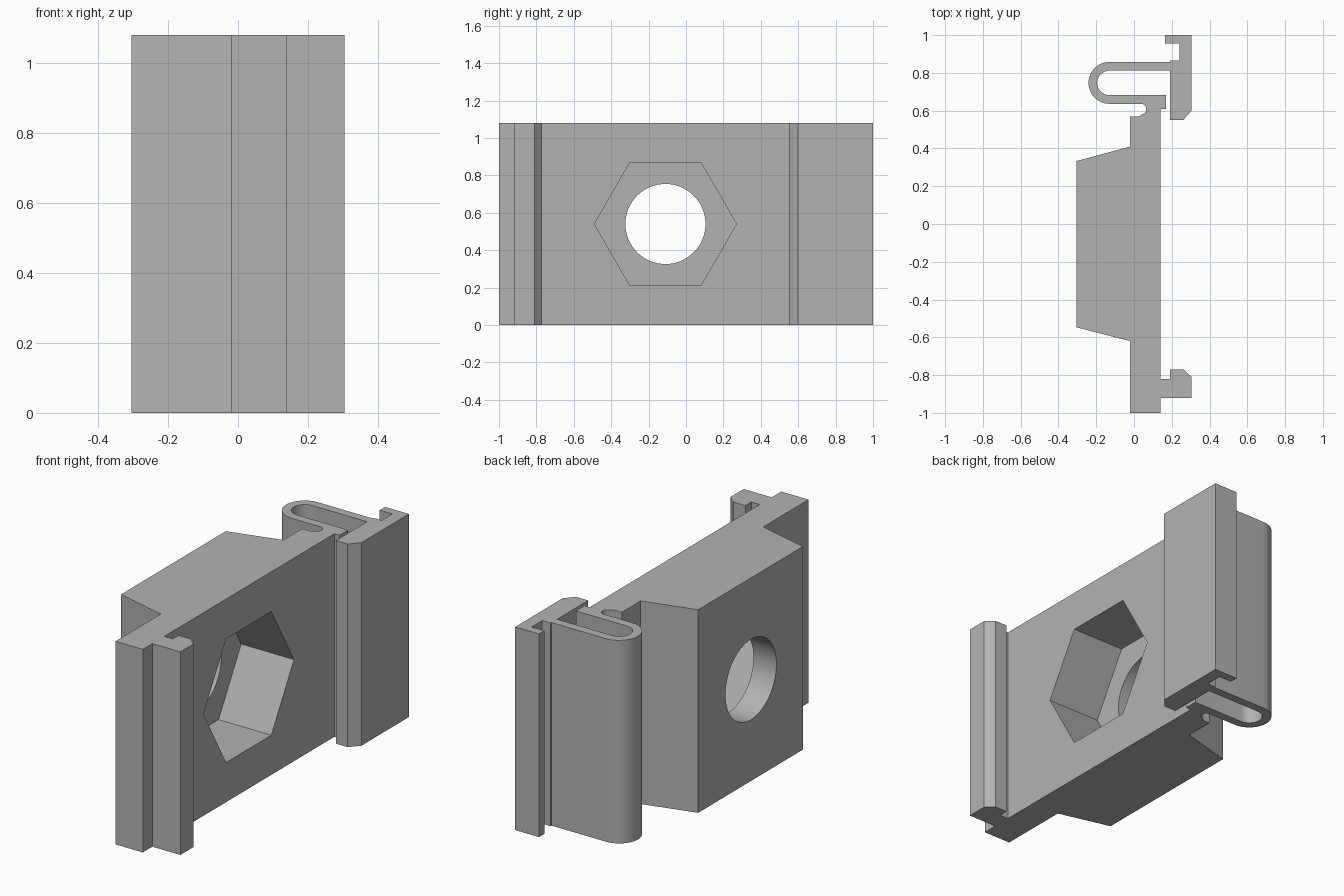
import bpy, bmesh, math

cube = bpy.data.objects.get("Cube")
if cube:
    bpy.data.objects.remove(cube, do_unlink=True)

HEIGHT = 1.08
HOLE_Y, HOLE_Z = -0.11, 0.54

grey = bpy.data.materials.new("plain grey")
grey.use_nodes = True
grey.diffuse_color = (0.45, 0.45, 0.45, 1)
grey.node_tree.nodes["Principled BSDF"].inputs["Base Color"].default_value = (0.45, 0.45, 0.45, 1)


def arc(cx, cy, r, start, end, steps):
    """Points along an arc, angles in degrees."""
    angles = [math.radians(start + (end - start) * i / steps) for i in range(steps + 1)]
    return [(cx + r * math.cos(a), cy + r * math.sin(a)) for a in angles]


def extrude_profile(name, points):
    bm = bmesh.new()
    face = bm.faces.new([bm.verts.new((x, y, 0)) for x, y in points])
    walls = bmesh.ops.extrude_face_region(bm, geom=[face])
    top = [v for v in walls["geom"] if isinstance(v, bmesh.types.BMVert)]
    bmesh.ops.translate(bm, verts=top, vec=(0, 0, HEIGHT))
    bmesh.ops.recalc_face_normals(bm, faces=bm.faces)
    mesh = bpy.data.meshes.new(name)
    bm.to_mesh(mesh)
    bm.free()
    obj = bpy.data.objects.new(name, mesh)
    bpy.context.collection.objects.link(obj)
    mesh.materials.append(grey)
    return obj


def cut_bore(target, name, sides, radius, x_min, x_max):
    """Cut a prism along x, with a corner pointing along y."""
    bpy.ops.mesh.primitive_cylinder_add(
        vertices=sides, radius=radius, depth=x_max - x_min,
        location=((x_min + x_max) / 2, HOLE_Y, HOLE_Z), rotation=(0, math.pi / 2, 0))
    cutter = bpy.context.object
    cutter.name = name
    cutter.data.materials.append(grey)
    mod = target.modifiers.new(name, "BOOLEAN")
    mod.operation, mod.solver, mod.object = "DIFFERENCE", "EXACT", cutter
    bpy.context.view_layer.objects.active = target
    bpy.ops.object.modifier_apply(modifier=name)
    bpy.data.objects.remove(cutter, do_unlink=True)


# Plate with a fixed hook at the front end
profile = [(-0.02, -1), (0.14, -1), (0.14, -0.92), (0.305, -0.92), (0.305, -0.81),
           (0.262, -0.77), (0.19, -0.77), (0.19, -0.82), (0.14, -0.82)]
# Inside of the spring loop
profile += [(0.14, 0.61), (0.17, 0.61), (0.17, 0.682)]
profile += arc(-0.13, 0.747, 0.065, 270, 90, 16)
# Spring jaw and release lip at the back end
profile += [(0.19, 0.812), (0.19, 0.55), (0.26, 0.55), (0.305, 0.6), (0.305, 1),
            (0.165, 1), (0.165, 0.955), (0.24, 0.955), (0.24, 0.865), (0.19, 0.865), (0.19, 0.858)]
# Outside of the spring loop, and the rounded notch at its root
profile += arc(-0.13, 0.747, 0.111, 90, 270, 20)
profile += arc(0.037, 0.608, 0.028, 90, -50, 8)
# Raised boss
profile += [(0.022, 0.568), (-0.02, 0.568), (-0.02, 0.41), (-0.305, 0.333), (-0.305, -0.547), (-0.02, -0.62)]

clip = extrude_profile("rail_clip", profile)

# Nut pocket from one side, round bore through the rest
cut_bore(clip, "nut_pocket", 6, 0.38, -0.17, 0.3)
cut_bore(clip, "bolt_hole", 64, 0.214, -0.5, 0.0)

bpy.ops.object.select_all(action="DESELECT")
clip.select_set(True)
bpy.context.view_layer.objects.active = clip
bpy.ops.object.shade_smooth_by_angle(angle=math.radians(25))
